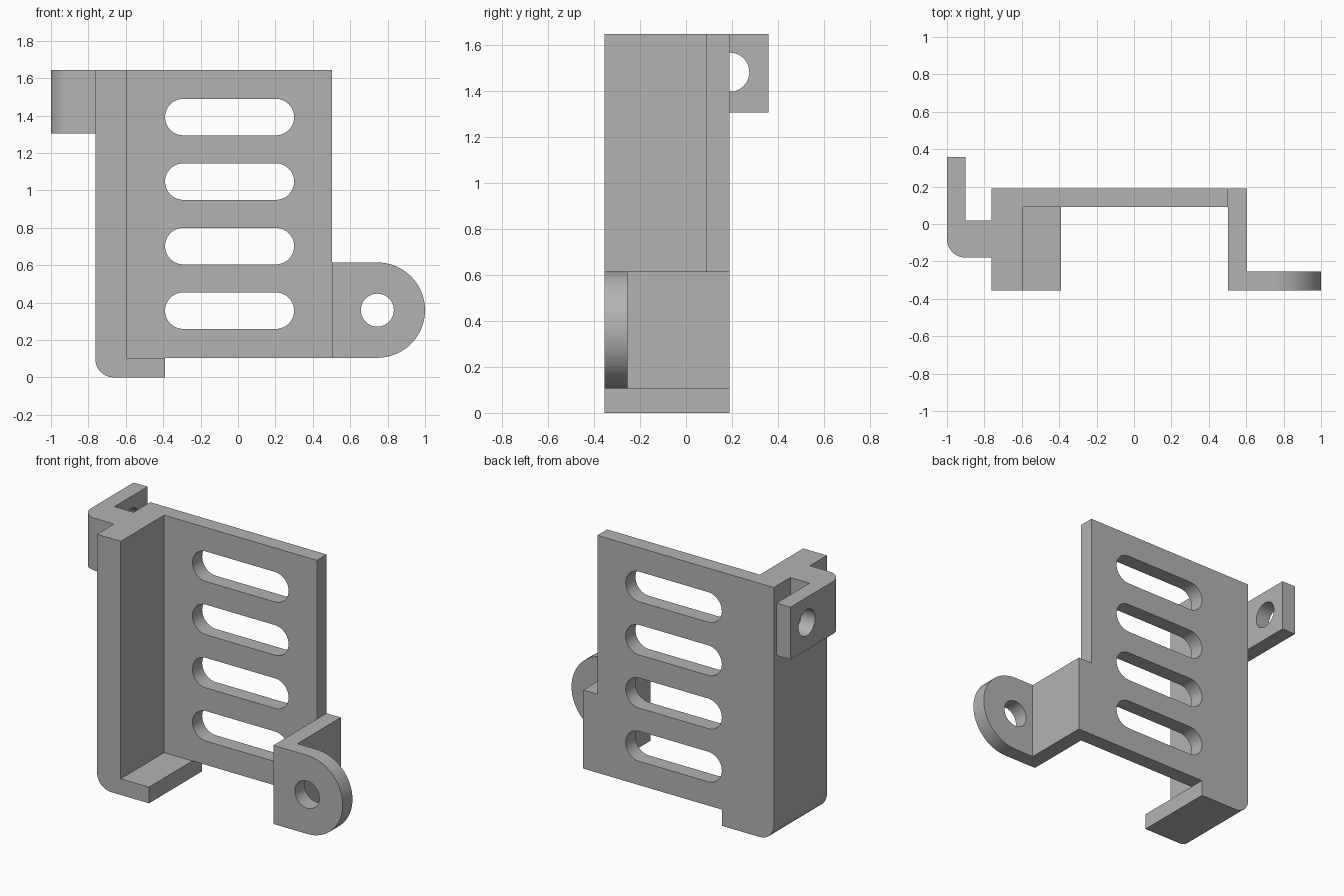
import bpy
import bmesh
from math import radians, cos, sin

if "Cube" in bpy.data.objects:
    bpy.data.objects.remove(bpy.data.objects["Cube"], do_unlink=True)

GREY = (0.45, 0.45, 0.45, 1)
grey = bpy.data.materials.new("plain grey")
grey.use_nodes = True
grey.diffuse_color = GREY
grey.node_tree.nodes["Principled BSDF"].inputs["Base Color"].default_value = GREY


def arc(u, v, r, start, end, steps=12):
    """Points along an arc, angles in degrees."""
    angles = [radians(start + (end - start) * i / steps) for i in range(steps + 1)]
    return [(u + r * cos(a), v + r * sin(a)) for a in angles]


def circle(u, v, r):
    return arc(u, v, r, 0, 360, 40)[:-1]


def slot(left, right, v, r):
    return arc(right - r, v, r, -90, 90, 20) + arc(left + r, v, r, 90, 270, 20)


def rect(u0, u1, v0, v1):
    return [(u0, v0), (u1, v0), (u1, v1), (u0, v1)]


# Map profile coordinates plus depth to space for each extrusion axis
PLACE = {
    "x": lambda u, v, w: (w, u, v),
    "y": lambda u, v, w: (u, w, v),
    "z": lambda u, v, w: (u, v, w),
}


def plate(name, axis, low, high, outline, holes=()):
    """Extrude a flat profile with holes along an axis."""
    bm = bmesh.new()
    place = PLACE[axis]
    for loop in [outline, *holes]:
        verts = [bm.verts.new(place(u, v, low)) for u, v in loop]
        for a, b in zip(verts, verts[1:] + verts[:1]):
            bm.edges.new((a, b))
    if holes:
        bmesh.ops.triangle_fill(bm, use_beauty=True, use_dissolve=False, edges=bm.edges[:])
    else:
        bm.faces.new(bm.verts[:])
    result = bmesh.ops.extrude_face_region(bm, geom=bm.faces[:], use_keep_orig=True)
    moved = [g for g in result["geom"] if isinstance(g, bmesh.types.BMVert)]
    bmesh.ops.translate(bm, verts=moved, vec=place(0, 0, high - low))
    bmesh.ops.recalc_face_normals(bm, faces=bm.faces[:])
    mesh = bpy.data.meshes.new(name)
    bm.to_mesh(mesh)
    bm.free()
    mesh.materials.append(grey)
    obj = bpy.data.objects.new(name, mesh)
    bpy.context.collection.objects.link(obj)
    bpy.ops.object.select_all(action="DESELECT")
    obj.select_set(True)
    bpy.context.view_layer.objects.active = obj
    bpy.ops.object.shade_smooth_by_angle(angle=radians(30))
    return obj


FRONT, BACK, TOP = -0.355, 0.19, 1.645
FLOOR = 0.105          # top of the foot, underside of the back plate
EAR_TOP = 0.615
WALL_OUT, WALL_IN = -0.763, -0.593
ARM_IN, ARM_OUT = 0.503, 0.605

# Slotted back plate
slots = [slot(-0.39, 0.30, 0.357 + 0.345 * i, 0.0975) for i in range(4)]
plate("back_plate", "y", 0.09, BACK, rect(WALL_IN, ARM_IN, FLOOR, TOP), slots)

# Thick side wall turning into the bottom foot
plate("side_wall_and_foot", "y", FRONT, BACK,
      arc(WALL_OUT + 0.1, 0.1, 0.1, 180, 270)
      + [(-0.39, 0), (-0.39, FLOOR), (WALL_IN, FLOOR), (WALL_IN, TOP), (WALL_OUT, TOP)])

# Short arm reaching forward on the left, with a rounded mounting ear
plate("left_arm", "x", ARM_IN, ARM_OUT, rect(FRONT, BACK, FLOOR, EAR_TOP))
ear_r = (EAR_TOP - FLOOR) / 2
ear_x, ear_z = 1 - ear_r, FLOOR + ear_r
plate("mounting_ear", "y", FRONT, -0.255,
      [(ARM_OUT, EAR_TOP), (ARM_OUT, FLOOR)] + arc(ear_x, ear_z, ear_r, -90, 90, 32),
      [circle(ear_x, ear_z, 0.088)])

# Upper hook on the right, with a drilled tab pointing back
plate("hook_base", "z", 1.305, TOP,
      arc(-0.9, -0.08, 0.1, 180, 270) + [(WALL_OUT, -0.18), (WALL_OUT, 0.02), (-1, 0.02)])
plate("hook_tab", "x", -1, -0.9, rect(0.02, 0.358, 1.305, TOP),
      [circle(0.19, 1.48, 0.085)])
